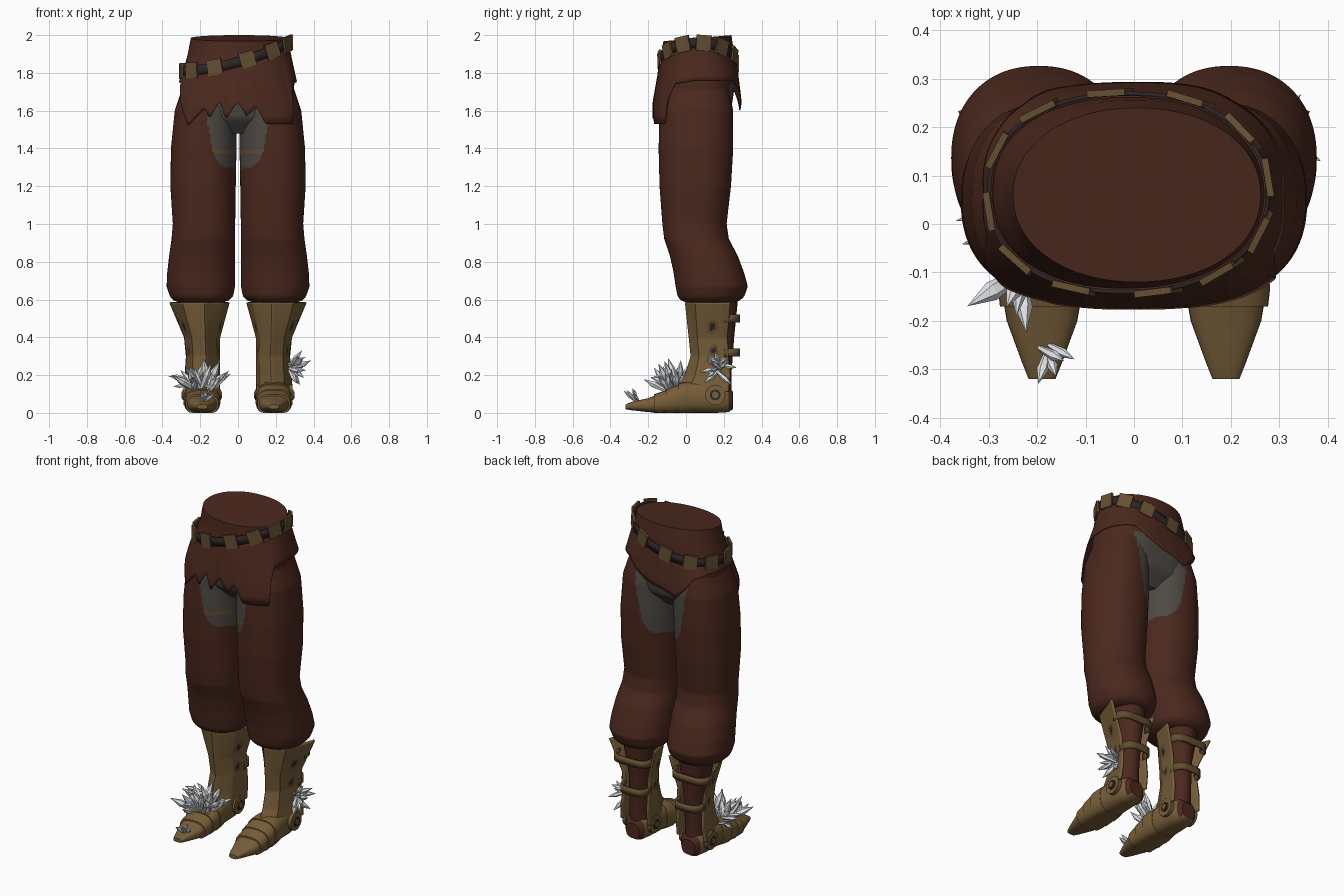
import bpy, bmesh, math, random
from mathutils import Vector, Matrix

random.seed(4)
if "Cube" in bpy.data.objects:
    bpy.data.objects.remove(bpy.data.objects["Cube"], do_unlink=True)


def material(name, *rgb):
    m = bpy.data.materials.new(name)
    m.use_nodes = True
    m.diffuse_color = (*rgb, 1)
    m.node_tree.nodes["Principled BSDF"].inputs["Base Color"].default_value = (*rgb, 1)
    return m


BROWN = material("brown cloth", 0.07, 0.0215, 0.0125)
GOLD = material("aged brass", 0.185, 0.112, 0.041)
BRONZE = material("dark bronze", 0.13, 0.078, 0.031)
GREY = material("grey cloth", 0.075, 0.067, 0.057)
DARK = material("dark leather", 0.027, 0.018, 0.018)
CRYSTAL = material("pale crystal", 0.76, 0.78, 0.8)
smooth = []


def finish(name, bm, mats, rule=None, thick=0, shade=True):
    """Turn a bmesh into an object, colouring faces by a rule."""
    bmesh.ops.recalc_face_normals(bm, faces=bm.faces)
    if rule:
        for f in bm.faces:
            f.material_index = int(rule(f.calc_center_median(), f.normal))
    me = bpy.data.meshes.new(name)
    bm.to_mesh(me)
    bm.free()
    for m in mats:
        me.materials.append(m)
    ob = bpy.data.objects.new(name, me)
    bpy.context.collection.objects.link(ob)
    if thick:
        mod = ob.modifiers.new("thickness", 'SOLIDIFY')
        mod.thickness, mod.offset = thick, 0
    if shade:
        smooth.append(ob)


def skin(rows, closed=True, caps=True):
    """Skin a stack of equal point rows."""
    bm = bmesh.new()
    vs = [[bm.verts.new(p) for p in r] for r in rows]
    n = len(vs[0])
    for a, b in zip(vs, vs[1:]):
        for i in range(n if closed else n - 1):
            j = (i + 1) % n
            bm.faces.new((a[i], a[j], b[j], b[i]))
    if closed and caps:
        bm.faces.new(vs[0])
        bm.faces.new(vs[-1])
    return bm


def look(table, k):
    """Linear lookup in a table sorted by its first column."""
    for a, b in zip(table, table[1:]):
        if k <= b[0]:
            f = max(0, (k - a[0]) / (b[0] - a[0]))
            return [p + (q - p) * f for p, q in zip(a[1:], b[1:])]
    return list(table[-1][1:])


def power(v, n):
    return math.copysign(abs(v) ** (2 / n), v)


def oval(x0, x1, y0, y1, n, t, off=0):
    return ((x0 + x1) / 2 + ((x1 - x0) / 2 + off) * power(math.cos(t), n),
            (y0 + y1) / 2 + ((y1 - y0) / 2 + off) * power(math.sin(t), n))


def levels(a, b, n):
    return [a + (b - a) * i / n for i in range(n + 1)]


def turn(n):
    return [math.tau * i / n for i in range(n)]


# Hip outline: height, x range, y range, roundness
HIP = [(1.5, -.338, .338, -.147, .258, 2.9), (1.65, -.322, .322, -.147, .264, 2.7),
       (1.8, -.292, .292, -.137, .263, 2.3), (1.9, -.267, .273, -.125, .256, 2.15),
       (2.0, -.25, .262, -.12, .24, 2.1)]


def hip(t, z, off=0):
    return Vector((*oval(*look(HIP, z), t, off), z))


def grey_panel(c, n):
    w = look([(1.29, 0), (1.3, .07), (1.33, .11), (1.39, .135), (1.5, .155), (1.75, .19)], c.z)[0]
    if abs(c.x) > w or not 1.29 < c.z < 1.74:
        return 0
    return 2 if n.y < -.3 and 1.375 < c.z < 1.39 else 1


# Hips, narrowing under the seat and closed by a sloping waist top
rows = []
for z in levels(1.48, 2, 30):
    k = look([(1.48, .5), (1.56, .85), (1.74, .98), (1.8, 1)], z)[0]
    row = []
    for t in turn(72):
        p = hip(t, z)
        p.x, p.y = p.x * k, .055 + (p.y - .055) * k
        if z > 1.85:
            p.z += (z - 1.85) / .15 * .09 * (p.y - .24)
        row.append(p)
    rows.append(row)
finish("hips", skin(rows), [BROWN, GREY], grey_panel)

# Ragged waist cloth: lower edge by angle in degrees
EDGE = [(0, 1.76), (55, 1.76), (72, 1.7), (104, 1.6), (128, 1.72), (150, 1.75), (198, 1.75),
        (212, 1.64), (230, 1.52), (247, 1.61), (253, 1.56), (260, 1.65), (265, 1.55),
        (270, 1.64), (273, 1.57), (280, 1.62), (286, 1.53), (319, 1.53), (324, 1.66),
        (331, 1.74), (360, 1.76)]


def belt_point(t, off):
    z = 1.88
    for _ in range(8):
        x = hip(t, z).x
        z = 1.857 + .28 * x + .4 * x * x
    return hip(t, z, off)


rows = []
for f in levels(0, 1, 8):
    row = []
    for t in turn(240):
        top = belt_point(t, 0).z
        z = top + (look(EDGE, math.degrees(t))[0] - top) * f
        row.append(hip(t, z, .004 + f * (.004 + .02 * abs(math.sin(t)))))
    rows.append(row)
finish("waist_cloth", skin(rows, caps=False), [BROWN], thick=.004)

# Slanting belt with square plates
up = Vector((0, 0, 1))
rows = [[belt_point(t, .01) + up * dz for t in turn(72)] for dz in (-.027, .027)]
finish("belt", skin(rows, caps=False), [DARK], thick=.009)
bm = bmesh.new()
for t in turn(12):
    t += .14
    p = belt_point(t, .013)
    along = (belt_point(t + .05, .013) - belt_point(t - .05, .013)).normalized()
    out = along.cross(up).normalized()
    rot = Matrix((along, out, out.cross(along))).transposed().to_4x4()
    size = Matrix.Diagonal((.08, .014, .083, 1))
    bmesh.ops.create_cube(bm, size=1, matrix=Matrix.Translation(p) @ rot @ size)
finish("belt_plates", bm, [BRONZE], shade=False)

# Part tables for one leg: height, x range, y range
LEG = [(.585, .08, .31, .0, .25), (.597, .045, .345, -.03, .29), (.62, .025, .362, -.045, .31),
       (.67, .016, .378, -.055, .327), (.74, .015, .375, -.065, .308), (.83, .015, .365, -.085, .275),
       (.92, .015, .352, -.115, .227), (1.0, .015, .345, -.125, .215), (1.2, .012, .358, -.14, .238),
       (1.4, .008, .355, -.145, .25), (1.6, .01, .335, -.14, .25), (1.74, .03, .288, -.1, .22)]
CALF = [(.06, .125, .25, .09, .24), (.2, .13, .25, .1, .24), (.4, .12, .25, .08, .255),
        (.6, .09, .29, .06, .275)]
SHELL = [(.11, .1, .285, -.05, .225), (.2, .1, .277, .0, .235), (.3, .1, .27, .03, .225),
         (.4, .1, .28, .02, .22), (.585, .05, .358, .0, .235)]
FOOT = [(-.32, .028, .02, .045), (-.29, .04, .014, .058), (-.2, .073, .004, .078),
        (-.13, .085, 0, .105), (-.03, .09, 0, .15), (.06, .085, 0, .17), (.16, .078, 0, .16),
        (.225, .066, .004, .14), (.25, .045, .02, .11)]
SHIN = [(0, 1), (.1, .45), (.42, 0), (.78, .22), (1, 1)]


def foot_ring(y, grow=0):
    w, z0, z1 = look(FOOT, y)
    return [(.19 + (w + grow) * power(math.cos(t), 2.8), y,
             max(0, (z0 + z1) / 2 + ((z1 - z0) / 2 + grow) * power(math.sin(t), 2.5)))
            for t in turn(28)]


def worn(c, n):
    """Tarnished patches with a dark pit in the middle."""
    for y, z, r in ((.14, .46, .03), (.15, .33, .026)):
        d = math.hypot(c.y - y, (c.z - z) / 1.3)
        if d < r:
            return 2 if d < r * .5 else 1
    return 0


def hinge_ring(c, n):
    off = min(abs(abs(c.x) - x) for x in (.108, .278))
    return math.hypot(c.y - .155, c.z - .095) < .001 and .015 < off < .02


def side_bm(bm, s):
    bmesh.ops.scale(bm, vec=(s, 1, 1), verts=bm.verts)
    return bm


for side, s in (("left", 1), ("right", -1)):
    # Baggy trouser leg and the calf under the boot
    rows = [[(*oval(*look(LEG, z), 2.2, t), z) for t in turn(112)] for z in levels(.585, 1.74, 110)]
    finish(side + "_trouser_leg", side_bm(skin(rows), s), [BROWN, GREY, BRONZE], grey_panel)
    rows = [[(*oval(*r[1:], 2, t), r[0]) for t in turn(20)] for r in CALF]
    finish(side + "_calf", side_bm(skin(rows), s), [BROWN])

    # Flared shin guard, open at the back
    rows = []
    for z in levels(.11, .585, 48):
        x0, x1, y0, y1 = look(SHELL, z)
        row = []
        for a, b in zip(SHIN, SHIN[1:]):
            for f in levels(0, 1, 12)[bool(row):]:
                u, v = a[0] + (b[0] - a[0]) * f, a[1] + (b[1] - a[1]) * f
                row.append((x0 + (x1 - x0) * u, y0 + (y1 - y0) * v, z))
        rows.append(row)
    finish(side + "_shin_guard", side_bm(skin(rows, closed=False), s),
           [GOLD, BRONZE, DARK], worn, .012)

    # Straps behind the calf
    for i, (z, x, a) in enumerate(((.5, .2, .115), (.32, .186, .083))):
        rows = [[(x + a * power(math.cos(t), 3.5), .2 + .08 * power(math.sin(t), 3.5), z + dz)
                 for t in levels(0, math.pi, 20)] for dz in (-.022, .022)]
        finish(f"{side}_strap_{i}", side_bm(skin(rows, closed=False), s), [BRONZE], thick=.012)

    # Pointed foot with a cloth heel, then overlapping plates
    rows = [foot_ring(r[0]) for r in FOOT]
    finish(side + "_foot", side_bm(skin(rows), s), [GOLD, BROWN],
           lambda c, n: c.y > .2 and n.y > .6 and c.z > .02)
    for i, y in enumerate((-.17, -.105, -.04)):
        rows = [foot_ring(y, .009), foot_ring(y + .035, .007), foot_ring(y + .075, .002)]
        finish(f"{side}_foot_plate_{i}", side_bm(skin(rows), s), [GOLD])

    # Ankle hinges: disc, ring and pin on both sides
    bm = bmesh.new()
    for x in (.108, .278):
        for r, d in ((.054, .022), (.028, .034), (.018, .044)):
            m = Matrix.Translation((x, .155, .095)) @ Matrix.Rotation(math.pi / 2, 4, 'Y')
            bmesh.ops.create_cone(bm, cap_ends=True, segments=16, radius1=r, radius2=r,
                                  depth=d, matrix=m)
    finish(side + "_ankle_hinge", side_bm(bm, s), [GOLD, DARK], hinge_ring)


def crystals(name, count, base, jitter, low, high, length):
    """A burst of six-sided pointed shards, fanned evenly across x."""
    bm = bmesh.new()
    for i in range(count):
        p = Vector([b + random.uniform(-j, j) for b, j in zip(base, jitter)])
        d = Vector([random.uniform(a, b) for a, b in zip(low, high)])
        d.x = low[0] + (high[0] - low[0]) * (i + .5) / count
        d.normalize()
        size = random.uniform(*length)
        q = d.to_track_quat('Z', 'Y')
        r = size * .125
        rings = [[bm.verts.new(p + q @ Vector((k * math.cos(t), k * math.sin(t), h * size)))
                  for t in turn(6)] for k, h in ((r * .5, 0), (r, .6))]
        tip = bm.verts.new(p + d * size)
        bm.faces.new(rings[0])
        for j in range(6):
            a, b = rings[0][j], rings[0][j - 1]
            c, e = rings[1][j], rings[1][j - 1]
            bm.faces.new((a, b, e, c))
            bm.faces.new((c, e, tip))
    finish(name, bm, [CRYSTAL], shade=False)


# Crystal growths on the boots
crystals("right_instep_crystals", 28, (-.195, -.065, .125), (.045, .035, .02),
         (-.9, -.6, .2), (.8, .4, 1), (.12, .17))
crystals("right_outer_crystals", 5, (-.27, .03, .16), (.01, .05, .03),
         (-1, -.3, -.1), (-.8, .3, .5), (.08, .11))
crystals("right_toe_crystals", 4, (-.185, -.25, .06), (.012, .012, .005),
         (-.3, -.7, .2), (.9, -.1, .6), (.07, .1))
crystals("left_ankle_crystals", 14, (.275, .175, .24), (.01, .02, .02),
         (.3, -1, -.9), (1, 1, 1), (.09, .125))

# Smooth shading with sharp creases
bpy.ops.object.select_all(action='DESELECT')
for ob in smooth:
    ob.select_set(True)
bpy.context.view_layer.objects.active = smooth[0]
bpy.ops.object.shade_smooth_by_angle(angle=math.radians(32))
